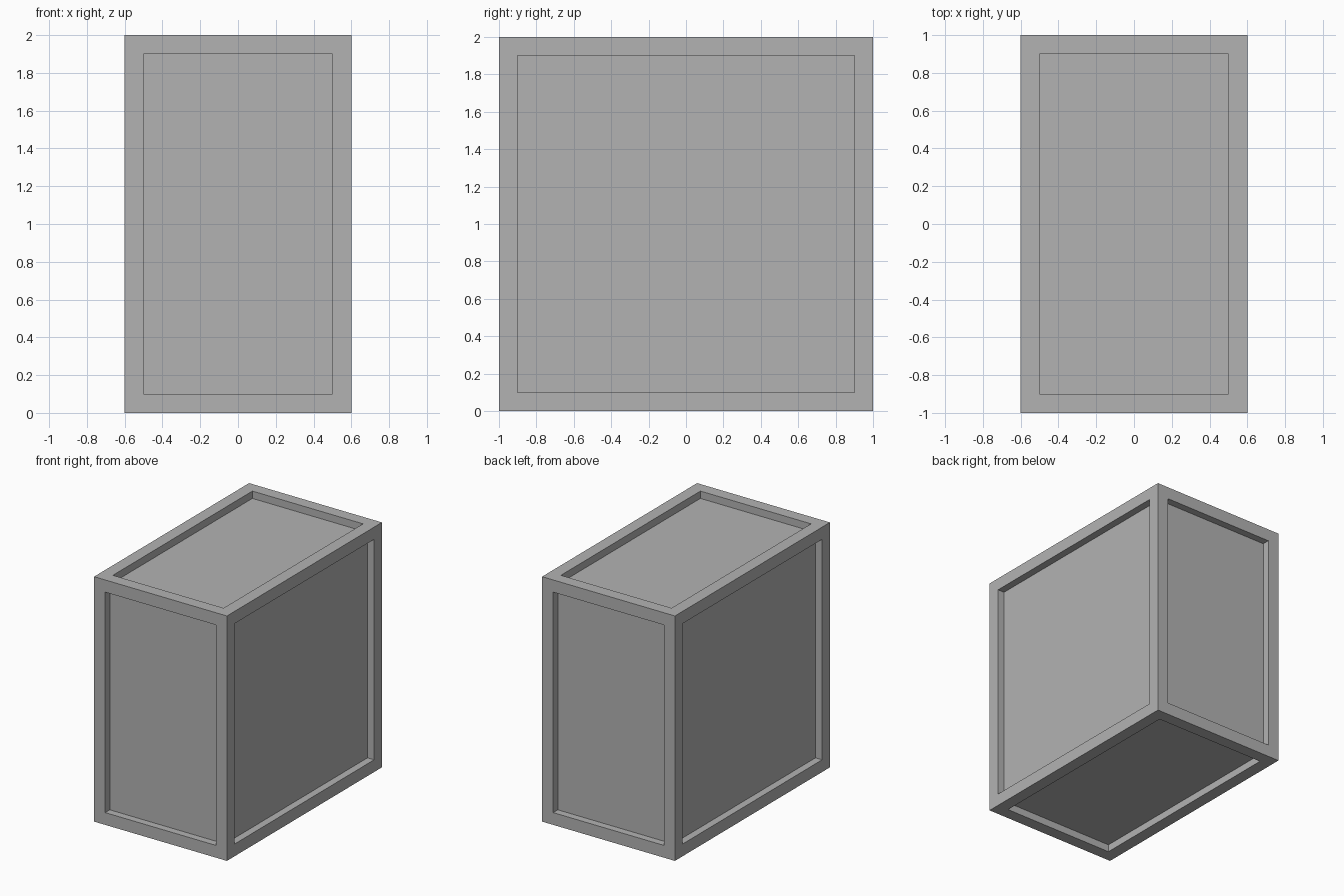
import bpy
import bmesh
from mathutils import Matrix, Vector

SIZE = Vector((1.2, 2.0, 2.0))
FRAME_WIDTH = 0.1
RECESS_DEPTH = 0.06

cube = bpy.data.objects.get("Cube")
if cube:
    bpy.data.objects.remove(cube, do_unlink=True)

# One plain grey for frame and panels
grey = bpy.data.materials.new("plain_grey")
grey.use_nodes = True
colour = (0.45, 0.45, 0.45, 1.0)
grey.diffuse_color = colour
grey.node_tree.nodes["Principled BSDF"].inputs["Base Color"].default_value = colour

# Solid box resting on the ground
bm = bmesh.new()
bmesh.ops.create_cube(bm, size=1.0, matrix=Matrix.Translation((0, 0, SIZE.z / 2)) @ Matrix.Diagonal(SIZE).to_4x4())

# Border on every side, then panels pushed straight in
panels = list(bm.faces)
bmesh.ops.inset_individual(bm, faces=panels, thickness=FRAME_WIDTH, use_even_offset=True)
panels = bmesh.ops.extrude_discrete_faces(bm, faces=panels)["faces"]
for panel in panels:
    panel.normal_update()
    bmesh.ops.translate(bm, verts=panel.verts, vec=panel.normal * -RECESS_DEPTH)
bmesh.ops.recalc_face_normals(bm, faces=bm.faces)

mesh = bpy.data.meshes.new("framed_crate")
bm.to_mesh(mesh)
bm.free()
mesh.materials.append(grey)
crate = bpy.data.objects.new("framed_crate", mesh)
bpy.context.collection.objects.link(crate)
